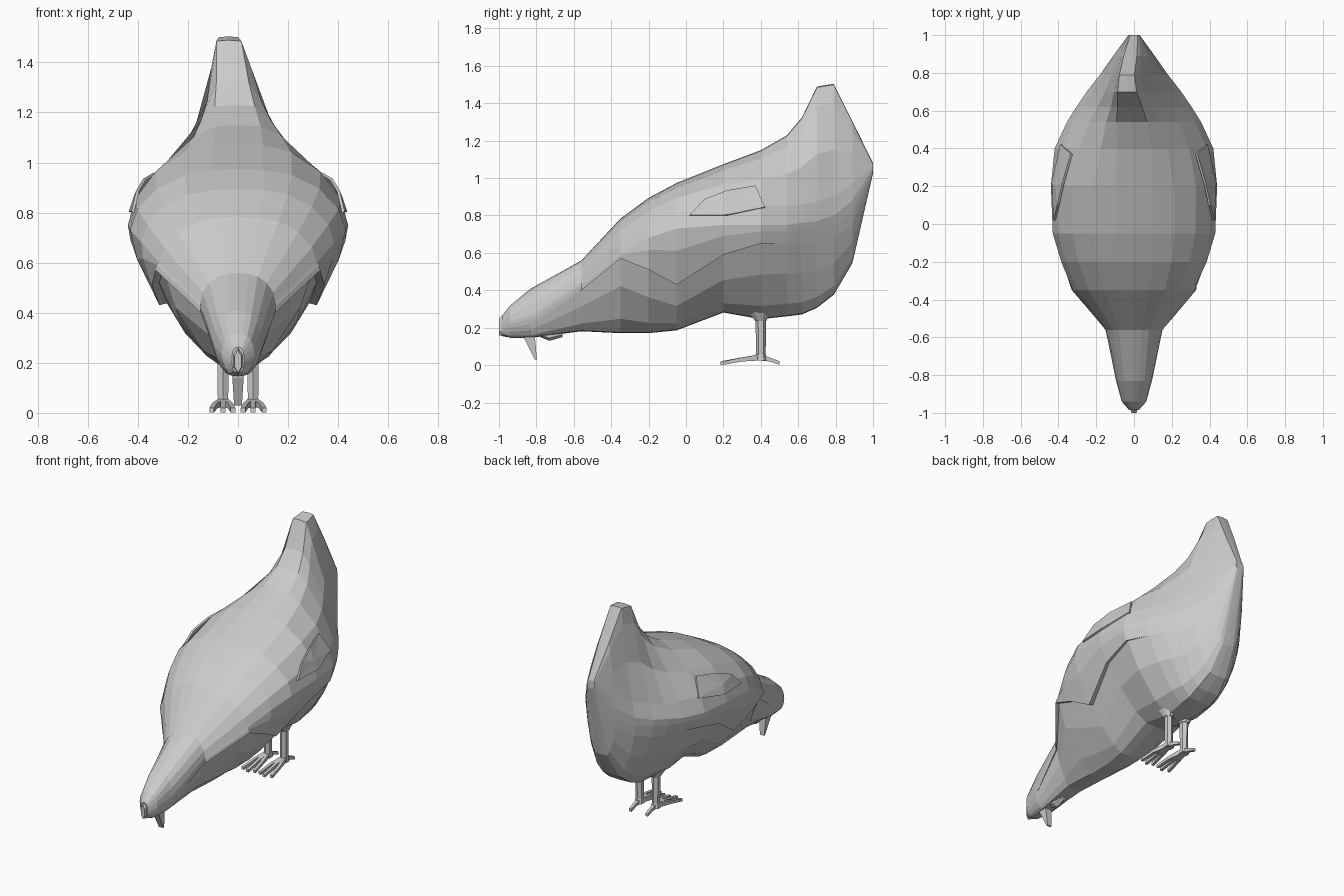
import bpy
from math import sin, cos, asin, pi
from mathutils import Vector


def make(name, verts, faces, mirror=False):
    me = bpy.data.meshes.new(name)
    me.from_pydata(verts, [], faces)
    ob = bpy.data.objects.new(name, me)
    bpy.context.collection.objects.link(ob)
    if mirror:
        ob.modifiers.new("Mirror", 'MIRROR').use_mirror_merge = False
    return ob


def loft(name, rings, mirror=False):
    n = len(rings[0])
    faces = [(i * n + j, i * n + (j + 1) % n, (i + 1) * n + (j + 1) % n, (i + 1) * n + j)
             for i in range(len(rings) - 1) for j in range(n)]
    faces += [tuple(reversed(range(n))), tuple(range((len(rings) - 1) * n, len(rings) * n))]
    return make(name, [p for r in rings for p in r], faces, mirror)


def tube(name, path, sides=6, mirror=False):
    # path entries: centre, half width in x, half depth, vertical tube or not
    rings = []
    for c, a, b, vertical in path:
        ring = []
        for k in range(sides):
            t = 2 * pi * (k + .5) / sides
            off = (a * cos(t), b * sin(t), 0) if vertical else (a * cos(t), 0, b * sin(t))
            ring.append(tuple(Vector(c) + Vector(off)))
        rings.append(ring)
    return loft(name, rings, mirror)


def section(y, zt, zb, hw, zm, tw, bw, p, ze, lip):
    # half section from back to belly, with an overhanging wing edge at height ze
    half = [(0, zt + .004)]
    for k in range(4):
        a = pi / 2 * (1 - k / 4)
        half.append((tw + (hw - tw) * cos(a) ** p, zm + (zt - zm) * sin(a) ** p))
    q = 1.5 if -.6 < y < .75 else 1.2
    low = lambda a, o=0: (bw + (hw - bw) * max(cos(a), 0) ** q + o, zm - (zm - zb) * sin(a) ** q)
    f = min(max((zm - ze) / (zm - zb), .05), .9)
    ae = asin(f ** (1 / q))
    edge = low(ae)
    half += [(hw, zm), low(ae / 2, lip / 2), low(ae, lip), (edge[0] - lip * .5, edge[1] + lip * .4)]
    half += [low(ae + (pi / 2 - ae) * k) for k in (.3, .65, 1)] + [(0, zb - .004)]
    pts = half + [(-x, z) for x, z in half[-2:0:-1]]
    # the tail leans slightly to one side
    lean = lambda z: -.09 * max(0, z - 1.08) if y > .5 else 0
    return [(x + lean(z), y, z) for x, z in pts]


# body: y, top z, bottom z, half width, widest z, top half width, belly half width, power, wing edge z, lip
stations = [
    (-.985, .26, .165, .025, .21, .012, .015, 1.0, .19, 0),
    (-.94, .315, .15, .065, .235, .02, .025, 1.0, .20, 0),
    (-.83, .405, .15, .095, .27, .03, .03, 1.0, .22, 0),
    (-.56, .555, .185, .150, .44, .04, .05, 1.1, .40, .005),
    (-.35, .780, .175, .315, .60, .08, .05, 1.1, .57, .02),
    (-.20, .890, .175, .385, .68, .10, .05, 1.1, .51, .02),
    (-.05, .970, .19, .430, .73, .10, .06, 1.1, .43, .02),
    (.20, 1.07, .285, .440, .75, .10, .07, 1.15, .59, .015),
    (.40, 1.145, .25, .420, .75, .09, .07, 1.4, .65, .01),
    (.54, 1.225, .265, .355, .75, .08, .08, 1.6, .65, 0),
    (.62, 1.32, .275, .305, .76, .065, .08, 1.8, .65, 0),
    (.70, 1.485, .31, .250, .77, .05, .08, 2.0, .65, 0),
    (.79, 1.50, .38, .180, .80, .04, .06, 2.0, .68, 0),
    (.89, 1.30, .55, .110, .88, .035, .04, 1.6, .75, 0),
    (1.0, 1.075, 1.03, .030, 1.055, .02, .02, 1.0, 1.04, 0)]
loft("body", [section(*s) for s in stations])

# raised shoulder feathers on each wing
feather = make("shoulder_feathers",
               [(.405, .20, .86), (.415, .02, .80), (.395, .10, .885), (.368, .22, .93),
                (.325, .37, .955), (.38, .42, .84), (.425, .22, .80)],
               [(0, i, i % 6 + 1) for i in range(1, 7)], True)
feather.modifiers.new("Thickness", 'SOLIDIFY').thickness = .012

# downturned beak, wattle and comb
tube("beak", [((0, -.84, .20), .04, .05, True), ((0, -.835, .14), .032, .04, True),
              ((0, -.803, .03), .022, .008, True)], 4)
tube("wattle", [((0, -.78, .17), .02, .02, False), ((0, -.73, .16), .028, .03, False),
                ((0, -.66, .175), .015, .025, False)])
tube("comb", [((0, -1.0, .205), .015, .045, False), ((0, -.96, .215), .028, .065, False),
              ((0, -.91, .25), .03, .08, False)])

# thighs and legs
tube("thigh", [((.13, .35, .46), .09, .14, True), ((.085, .38, .33), .055, .09, True),
               ((.06, .40, .235), .03, .032, True)], 8, True)
tube("leg", [((.06, .40, .26), .027, .028, True), ((.06, .40, .06), .024, .026, True),
             ((.06, .40, .025), .03, .035, True)], 6, True)

# three front toes and one back toe per foot
for i, (dx, y) in enumerate([(-.04, .20), (0, .185), (.045, .20), (.0, .50)]):
    tube("toe_%d" % (i + 1), [((.06, .41 if y < .4 else .38, .043), .02, .024, False),
                              ((.06 + dx * .7, (.40 + y) / 2, .03), .014, .015, False),
                              ((.06 + dx, y, .011), .013, .013, False)], 4, True)
